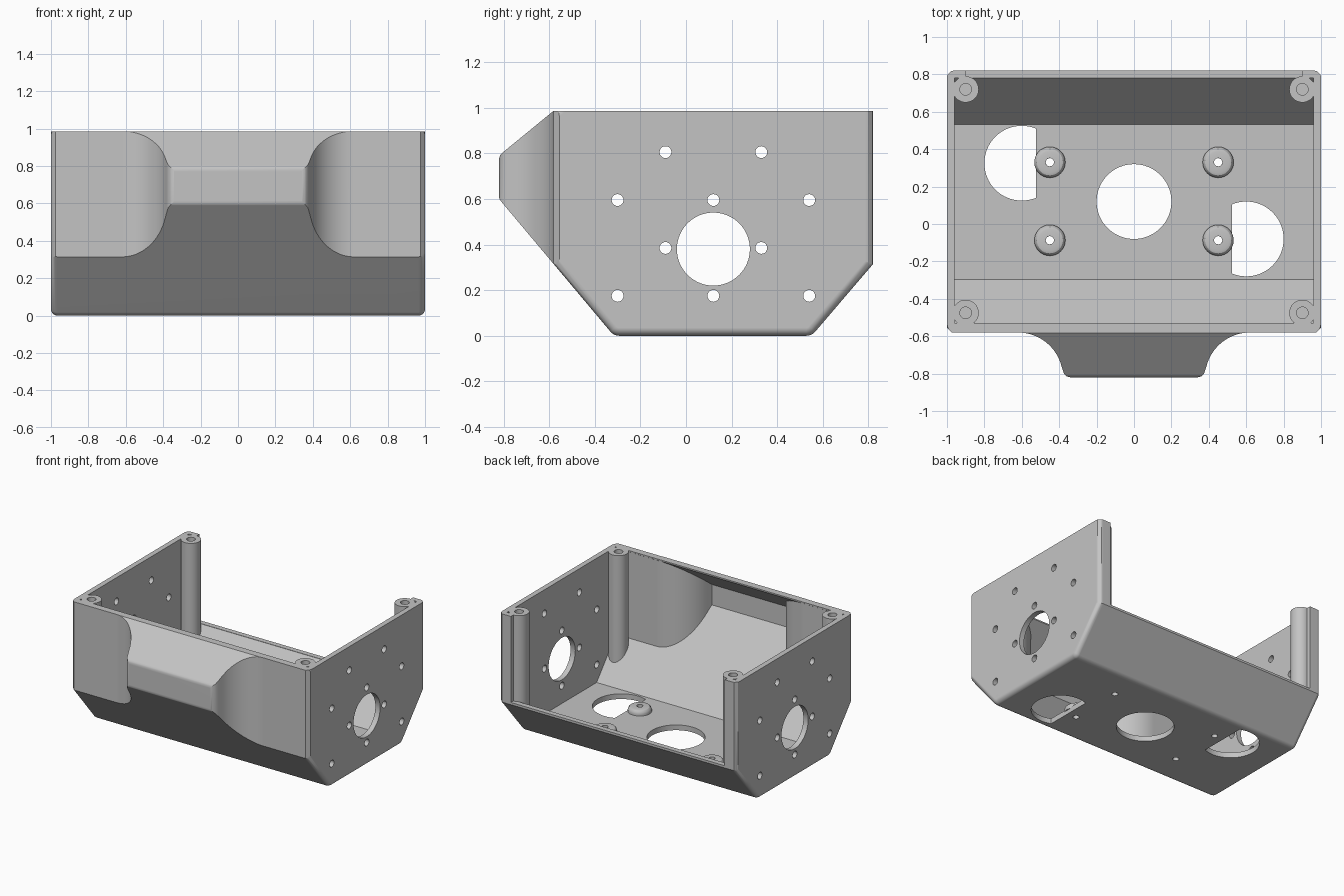
import bpy, bmesh, math
from mathutils import Matrix, Vector

cube = bpy.data.objects.get("Cube")
if cube:
    bpy.data.objects.remove(cube, do_unlink=True)

grey = bpy.data.materials.new("plain_grey")
grey.use_nodes = True
grey.diffuse_color = (0.55, 0.55, 0.55, 1)
grey.node_tree.nodes["Principled BSDF"].inputs["Base Color"].default_value = grey.diffuse_color


def add_object(name, bm):
    bmesh.ops.recalc_face_normals(bm, faces=bm.faces)
    mesh = bpy.data.meshes.new(name)
    bm.to_mesh(mesh)
    bm.free()
    mesh.materials.append(grey)
    ob = bpy.data.objects.new(name, mesh)
    bpy.context.collection.objects.link(ob)
    return ob


def prism(name, pts, axis, lo, hi, edge_round=0, top=0):
    """Extrude a closed outline along x (points are y, z) or z (points are x, y)."""
    bm = bmesh.new()
    place = (lambda a, b: (lo, a, b)) if axis == "x" else (lambda a, b: (a, b, lo))
    face = bm.faces.new([bm.verts.new(place(*p)) for p in pts])
    new = bmesh.ops.extrude_face_region(bm, geom=[face])["geom"]
    shift = Vector((hi - lo, 0, 0)) if axis == "x" else Vector((0, 0, hi - lo))
    bmesh.ops.translate(bm, vec=shift, verts=[v for v in new if isinstance(v, bmesh.types.BMVert)])
    bmesh.ops.recalc_face_normals(bm, faces=bm.faces)
    if edge_round:
        rim = [e for e in bm.edges if abs(e.verts[0].co.x - e.verts[1].co.x) < 1e-4
               and min(v.co.z for v in e.verts) < top - 1e-3]
        bmesh.ops.bevel(bm, geom=rim, offset=edge_round, segments=4, profile=0.5, affect='EDGES')
    return add_object(name, bm)


def cylinder(name, centre, radius, depth, axis="z", sides=48):
    bm = bmesh.new()
    turn = Matrix.Rotation(math.pi / 2, 4, 'Y') if axis == "x" else Matrix()
    bmesh.ops.create_cone(bm, cap_ends=True, segments=sides, radius1=radius, radius2=radius,
                          depth=depth, matrix=Matrix.Translation(centre) @ turn)
    return add_object(name, bm)


def box(name, lo, hi):
    return prism(name, [(lo[0], lo[1]), (hi[0], lo[1]), (hi[0], hi[1]), (lo[0], hi[1])],
                 "z", lo[2], hi[2])


def combine(target, other, operation):
    mod = target.modifiers.new("cut", 'BOOLEAN')
    mod.operation, mod.solver, mod.object = operation, 'EXACT', other
    bpy.context.view_layer.update()
    graph = bpy.context.evaluated_depsgraph_get()
    mesh = bpy.data.meshes.new_from_object(target.evaluated_get(graph))
    target.modifiers.clear()
    target.data = mesh
    bpy.data.objects.remove(other, do_unlink=True)


def rounded(points, steps=5):
    """Round each corner (a, b, radius) of an outline with an arc."""
    out = []
    for i, (a, b, r) in enumerate(points):
        p = Vector((a, b))
        if not r:
            out.append(p)
            continue
        d1 = (Vector(points[i - 1][:2]) - p).normalized()
        d2 = (Vector(points[(i + 1) % len(points)][:2]) - p).normalized()
        half = d1.angle(d2) / 2
        c = p + (d1 + d2).normalized() * r / math.sin(half)
        s, e = [p + d * r / math.tan(half) - c for d in (d1, d2)]
        for k in range(steps + 1):
            out.append(c + s.lerp(e, k / steps).normalized() * r)
    return out


def plan(corner, radius, nose):
    """Symmetric outline seen from above with a flared nose at the front."""
    arc = [(0.62 + radius * math.cos(math.radians(t)), -0.82 + radius * math.sin(math.radians(t)))
           for t in range(90, 166, 5)]
    half = corner + arc + nose
    return half + [(-x, y) for x, y in reversed(half)]


# Outer body: side outline crossed with the flared plan
body = prism("enclosure_body", rounded([
    (-0.582, 0.985, 0), (-0.82, 0.79, 0.04), (-0.82, 0.6, 0.04), (-0.316, 0, 0.05),
    (0.551, 0, 0.05), (0.82, 0.314, 0), (0.82, 0.985, 0)]), "x", -1, 1, 0.035, 0.985)
outline = plan([(0.965, 0.83), (1.02, 0.775), (1.02, -0.535), (0.975, -0.58)], 0.24,
               [(0.381, -0.78), (0.374, -0.8), (0.36, -0.814), (0.335, -0.822)])
combine(body, prism("plan_cutter", outline, "z", -0.2, 1.2), 'INTERSECT')

# Cavity with the open back, leaving the corner posts standing
cavity = prism("cavity", [
    (-0.528, 1.2), (-0.528, 0.975), (-0.78, 0.77), (-0.78, 0.615), (-0.297, 0.04),
    (0.533, 0.04), (0.78, 0.329), (0.78, 1.2)], "x", -1.1, 1.1)
outline = plan([(0.96, 0.9), (0.96, -0.53)], 0.29, [(0.334, -0.765), (0.325, -0.79)])
combine(cavity, prism("cavity_plan", outline, "z", -0.3, 1.3), 'INTERSECT')
combine(cavity, box("back_opening", (-0.9, 0.7, 0.331), (0.9, 1, 1.1)), 'UNION')
posts = [(sx * 0.9, y) for sx in (-1, 1) for y in (0.72, -0.475)]
for x, y in posts:
    combine(cavity, cylinder("post", (x, y, 0.5), 0.07, 2), 'DIFFERENCE')
combine(body, cavity, 'DIFFERENCE')
for x, y in posts:
    combine(body, cylinder("screw_hole", (x, y, 0.95), 0.031, 0.5, sides=24), 'DIFFERENCE')

# Floor openings: one round, two flat-sided
combine(body, cylinder("floor_hole", (0, 0.12, 0), 0.2, 0.3, sides=64), 'DIFFERENCE')
for s, y in ((-1, 0.325), (1, -0.08)):
    cut = cylinder("half_hole", (s * 0.6, y, 0), 0.2, 0.16, sides=64)
    xs = sorted((s * 0.3, s * 0.525))
    combine(cut, box("flat_side", (xs[0], y - 0.3, -0.2), (xs[1], y + 0.3, 0.2)), 'DIFFERENCE')
    combine(body, cut, 'DIFFERENCE')

# Side wall openings: large port and a staggered grid of small holes
combine(body, cylinder("side_port", (0, 0.12, 0.38), 0.16, 2.4, "x", 64), 'DIFFERENCE')
for row in range(4):
    for col in ((-2, 0, 2) if row % 2 == 0 else (-1, 1)):
        combine(body, cylinder("side_hole", (0, 0.12 + col * 0.21, 0.175 + row * 0.21),
                               0.026, 2.4, "x", 20), 'DIFFERENCE')

# Standoffs on the floor
standoffs = [(sx * 0.45, y) for sx in (-1, 1) for y in (0.33, -0.087)]
for x, y in standoffs:
    combine(body, cylinder("standoff_hole", (x, y, 0), 0.022, 0.3, sides=20), 'DIFFERENCE')
parts = [body]
for i, (x, y) in enumerate(standoffs):
    bm = bmesh.new()
    profile = [(0.022, 0.03), (0.083, 0.03), (0.083, 0.052), (0.079, 0.066),
               (0.07, 0.076), (0.057, 0.08), (0.022, 0.08)]
    ring = [bm.verts.new((r, 0, z)) for r, z in profile]
    edges = [bm.edges.new((ring[k - 1], ring[k])) for k in range(len(ring))]
    bmesh.ops.spin(bm, geom=ring + edges, cent=(0, 0, 0), axis=(0, 0, 1),
                   angle=math.tau, steps=32, use_duplicate=False)
    bmesh.ops.remove_doubles(bm, verts=bm.verts, dist=1e-4)
    ob = add_object(f"standoff_{i + 1}", bm)
    ob.location = (x, y, 0)
    parts.append(ob)

# Smooth rounded surfaces, keep hard edges
for ob in parts:
    bpy.ops.object.select_all(action='DESELECT')
    ob.select_set(True)
    bpy.context.view_layer.objects.active = ob
    bpy.ops.object.shade_smooth_by_angle(angle=math.radians(28))
    mod = ob.modifiers.new("even_normals", 'WEIGHTED_NORMAL')
    mod.keep_sharp = True
